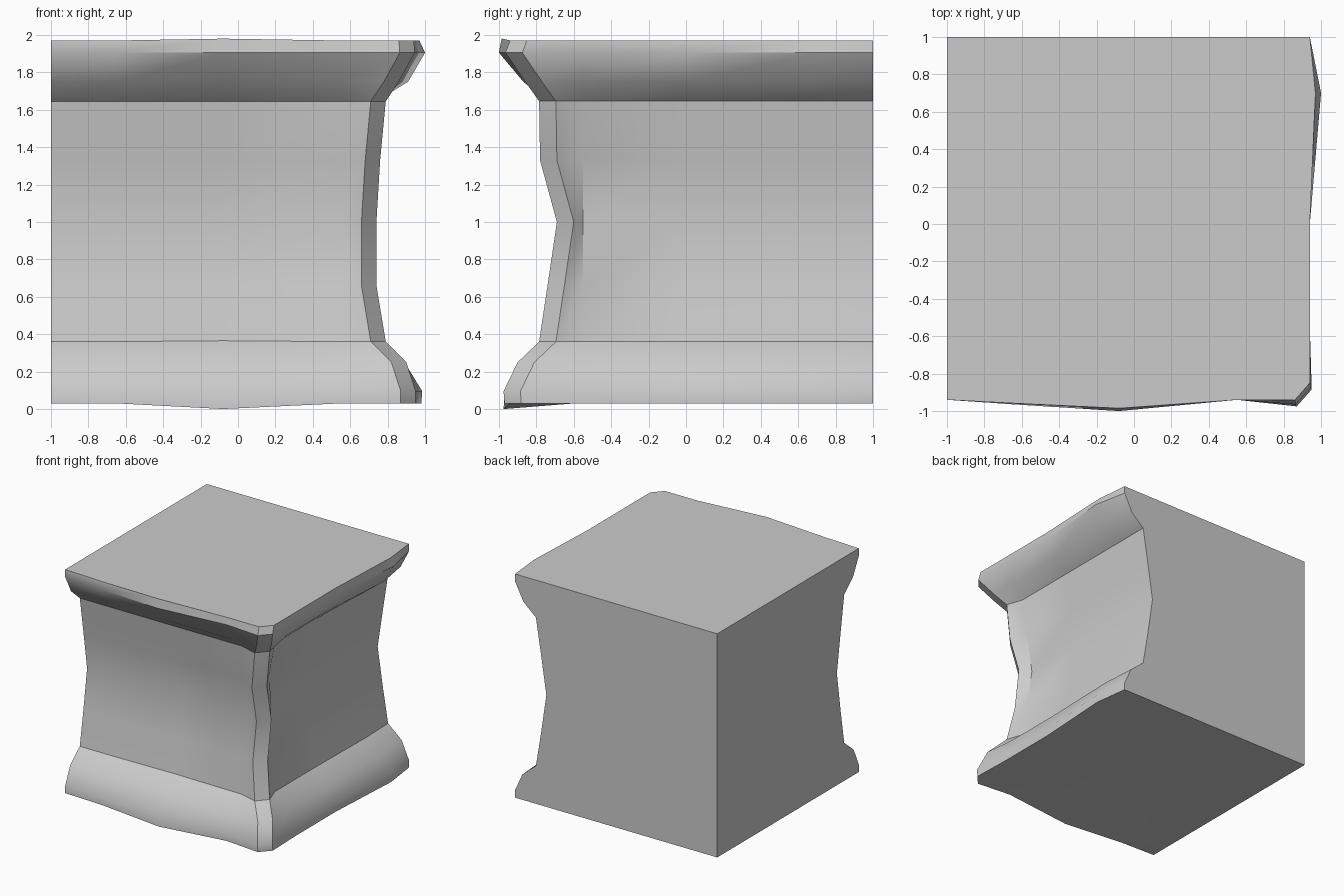
import bpy, bmesh

if "Cube" in bpy.data.objects:
    bpy.data.objects.remove(bpy.data.objects["Cube"])

# Profile levels: z, wall offset, corner offset (front, side),
# mid bulge (front, side), vertical wobble of the front middle
LEVELS = [
    (0.03, 0.60, 0.60, 0.60, 0.00, 0.00, 0.00),    # flat underside
    (0.03, 0.94, 0.97, 0.95, 0.035, 0.04, -0.03),  # base lip
    (0.095, 0.94, 0.975, 0.95, 0.03, 0.045, -0.02),
    (0.25, 0.87, 0.90, 0.90, 0.01, 0.02, 0.00),
    (0.36, 0.74, 0.785, 0.79, 0.00, 0.01, 0.005),  # lower neck
    (0.66, 0.69, 0.74, 0.74, 0.00, 0.00, 0.00),
    (1.00, 0.64, 0.69, 0.74, 0.00, 0.00, 0.00),    # waist
    (1.33, 0.69, 0.78, 0.76, 0.00, 0.00, 0.00),
    (1.645, 0.74, 0.785, 0.79, 0.00, 0.00, 0.00),  # upper neck
    (1.75, 0.86, 0.86, 0.86, 0.01, 0.05, 0.00),
    (1.905, 0.94, 0.965, 0.945, 0.06, 0.06, 0.00), # top lip
    (1.97, 0.94, 0.94, 0.94, 0.045, 0.03, 0.01),
]


def ring(z, d, cf, cs, bf, bs, dz):
    """One horizontal outline: front wall, chamfered corner, side wall, back."""
    k = min(0.55, cs - 0.12)
    return [
        (-1, -d, z), (-0.65, -d - 0.4 * bf, z), (-0.08, -d - bf, z + dz),
        (k, -d, z), (cs - 0.08, -cf, z), (cs, -cf + 0.09, z), (d, -k, z),
        (d, 0.0, z), (d + bs, 0.7, z), (d, 1, z), (-1, 1, z),
    ]


bm = bmesh.new()
rows = [[bm.verts.new(p) for p in ring(*lv)] for lv in LEVELS]
n = len(rows[0])
# flat back corner: the underside ring must reach the tile boundary
for a, b in zip(rows, rows[1:]):
    for i in range(n):
        j = (i + 1) % n
        # the first two levels share the flat back corner
        quad = [a[i], a[j], b[j], b[i]]
        bm.faces.new(quad)
bm.faces.new(rows[0][::-1])
bm.faces.new(rows[-1])
bmesh.ops.remove_doubles(bm, verts=bm.verts, dist=1e-4)

# merge the cut sides into clean flat faces
bmesh.ops.dissolve_degenerate(bm, edges=bm.edges, dist=1e-4)
bmesh.ops.recalc_face_normals(bm, faces=bm.faces)
me = bpy.data.meshes.new("pedestal_corner")
bm.to_mesh(me)
bm.free()
ob = bpy.data.objects.new("pedestal_corner", me)
bpy.context.collection.objects.link(ob)
bpy.context.view_layer.objects.active = ob
ob.select_set(True)
bpy.ops.object.shade_smooth_by_angle(angle=0.6)
